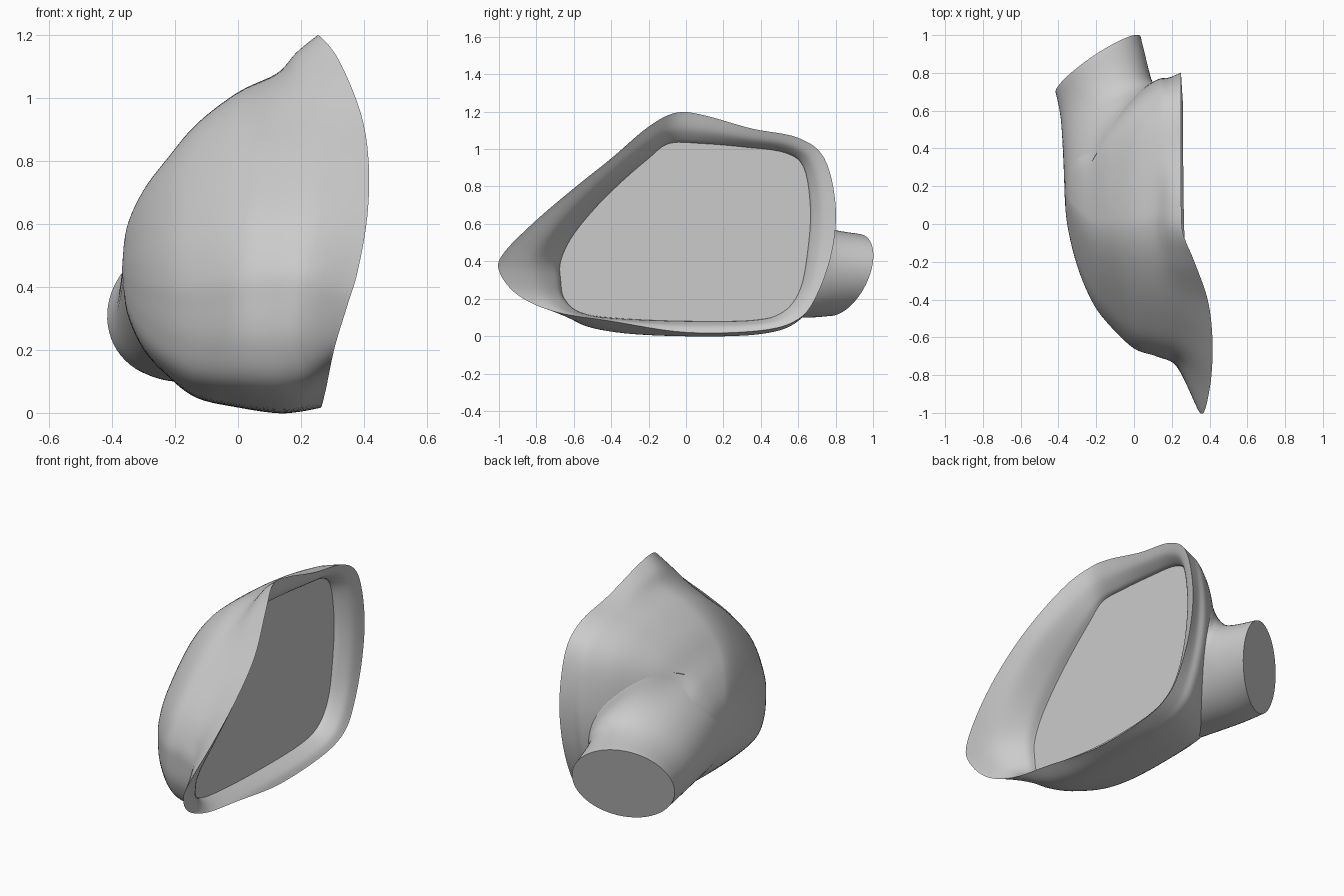
import bpy
import bmesh
import math
from mathutils import Vector
from mathutils.bvhtree import BVHTree

old = bpy.data.objects.get("Cube")
if old:
    bpy.data.objects.remove(old, do_unlink=True)

grey = bpy.data.materials.new("plain_grey")
grey.use_nodes = True
GREY = (0.6, 0.6, 0.6, 1)
grey.diffuse_color = GREY
grey.node_tree.nodes["Principled BSDF"].inputs["Base Color"].default_value = GREY


def spline(points, steps, closed):
    """Catmull-Rom curve through the points."""
    n = len(points)
    get = (lambda i: points[i % n]) if closed else (lambda i: points[max(0, min(n - 1, i))])
    out = []
    for i in range(n if closed else n - 1):
        a, b, c, d = (get(i + k) for k in (-1, 0, 1, 2))
        for s in range(steps):
            t = s / steps
            out.append(b + ((c - a) * t + (2 * a - 5 * b + 4 * c - d) * t ** 2
                            + (3 * b - a - 3 * c + d) * t ** 3) / 2)
    return out if closed else out + [points[-1].copy()]


def loft(sections, steps):
    """Smooth rows of rings running through the given sections."""
    columns = [spline(list(col), steps, False) for col in zip(*sections)]
    return [list(row) for row in zip(*columns)]


def build(name, rows, angle):
    """Skin rows of rings and close both ends."""
    bm = bmesh.new()
    grid = [[bm.verts.new(p) for p in row] for row in rows]
    n = len(rows[0])
    for lower, upper in zip(grid, grid[1:]):
        for i in range(n):
            j = (i + 1) % n
            bm.faces.new((lower[i], lower[j], upper[j], upper[i]))
    bm.faces.new(grid[0])
    bm.faces.new(grid[-1])
    bmesh.ops.recalc_face_normals(bm, faces=bm.faces)
    mesh = bpy.data.meshes.new(name)
    bm.to_mesh(mesh)
    tree = BVHTree.FromBMesh(bm)
    bm.free()
    mesh.materials.append(grey)
    obj = bpy.data.objects.new(name, mesh)
    bpy.context.collection.objects.link(obj)
    bpy.ops.object.select_all(action='DESELECT')
    obj.select_set(True)
    bpy.context.view_layer.objects.active = obj
    bpy.ops.object.shade_smooth_by_angle(angle=math.radians(angle))
    return tree


def ring(points):
    return spline([Vector((x, y, z)) for y, z, x in points], 6, True)


# Flared rim of the opening: (y, z, x)
rim = ring([(-1, .35, .35), (-.97, .45, .38), (-.8, .62, .41), (-.6, .79, .415),
            (-.4, .95, .39), (-.2, 1.12, .32), (-.05, 1.195, .26), (.1, 1.18, .25),
            (.35, 1.11, .25), (.6, 1.06, .25), (.74, .95, .25), (.8, .7, .25),
            (.78, .45, .25), (.7, .22, .255), (.6, .09, .26), (.4, .03, .26),
            (0, .02, .265), (-.4, .08, .28), (-.7, .13, .29), (-.9, .22, .31)])
# Widest outline of the dome behind the rim: (y, z)
body = ring([(y, z, .12) for y, z in (
    (-.7, .36), (-.69, .47), (-.62, .61), (-.49, .75), (-.33, .89),
    (-.17, 1), (-.03, 1.06), (.1, 1.075), (.34, 1.065), (.58, 1.02),
    (.71, .91), (.76, .69), (.75, .45), (.68, .21), (.58, .07),
    (.38, .01), (0, 0), (-.37, .02), (-.59, .08), (-.68, .21))])
# Outline of the recessed flat panel: (y, z)
panel = ring([(y, z, .15) for y, z in (
    (-.67, .3), (-.67, .4), (-.61, .53), (-.49, .68), (-.35, .82),
    (-.2, .95), (-.09, 1.03), (.08, 1.03), (.32, 1.01), (.53, .98),
    (.63, .9), (.665, .68), (.65, .45), (.61, .25), (.52, .13),
    (.36, .085), (0, .08), (-.36, .095), (-.56, .125), (-.65, .2))])


def between(a, b, f, fx):
    return [Vector((p.x + (q.x - p.x) * fx, *(p + (q - p) * f).yz)) for p, q in zip(a, b)]


def dome_ring(x, cy, sy, cz, sz):
    """Body outline scaled and shifted to depth x."""
    return [Vector((x, cy + (p.y - .03) * sy, cz + (p.z - .54) * sz)) for p in body]


# Dome, from its apex to the rim; the flare is tighter low down
dome = [dome_ring(-.368, .17, .01, .455, .01),
        dome_ring(-.353, .14, .2, .455, .25),
        dome_ring(-.3, .075, .41, .455, .47),
        dome_ring(-.22, .01, .58, .465, .65),
        dome_ring(-.13, .005, .74, .485, .81),
        dome_ring(0, .01, .915, .52, .93)]
tight, loose = between(body, rim, .21, .5), between(body, rim, .58, .5)
flare = [a.lerp(b, max(0, min(1, (a.z - .5) / .5))) for a, b in zip(tight, loose)]
outer = loft(dome + [body, flare, rim], 5)

# Rounded inner wall, from the rim to the panel
lip = between(rim, panel, .02, .01)
inner = loft([lip, between(rim, panel, .55, .25), between(rim, panel, .92, .72), panel], 5)
housing = build("housing", outer + inner, 50)


# Mounting neck, from its flat slanted end to a foot blended onto the dome
def ellipse(c, u, v, n=64):
    c, u, v = Vector(c), Vector(u), Vector(v)
    return [c + u * math.cos(2 * math.pi * i / n) + v * math.sin(2 * math.pi * i / n)
            for i in range(n)]


foot = ellipse((-.14, .43, .44), (.25, .3, .03), (-.01, -.02, .35))
foot = [housing.find_nearest(p)[0] for p in foot]
neck = [ellipse((-.19, .845, .327), (.225, .147, .03), (-.01, .055, .217)),
        ellipse((-.15, .66, .35), (.235, .13, .03), (0, .02, .25)),
        foot]
build("mounting_neck", loft(neck, 10), 50)
